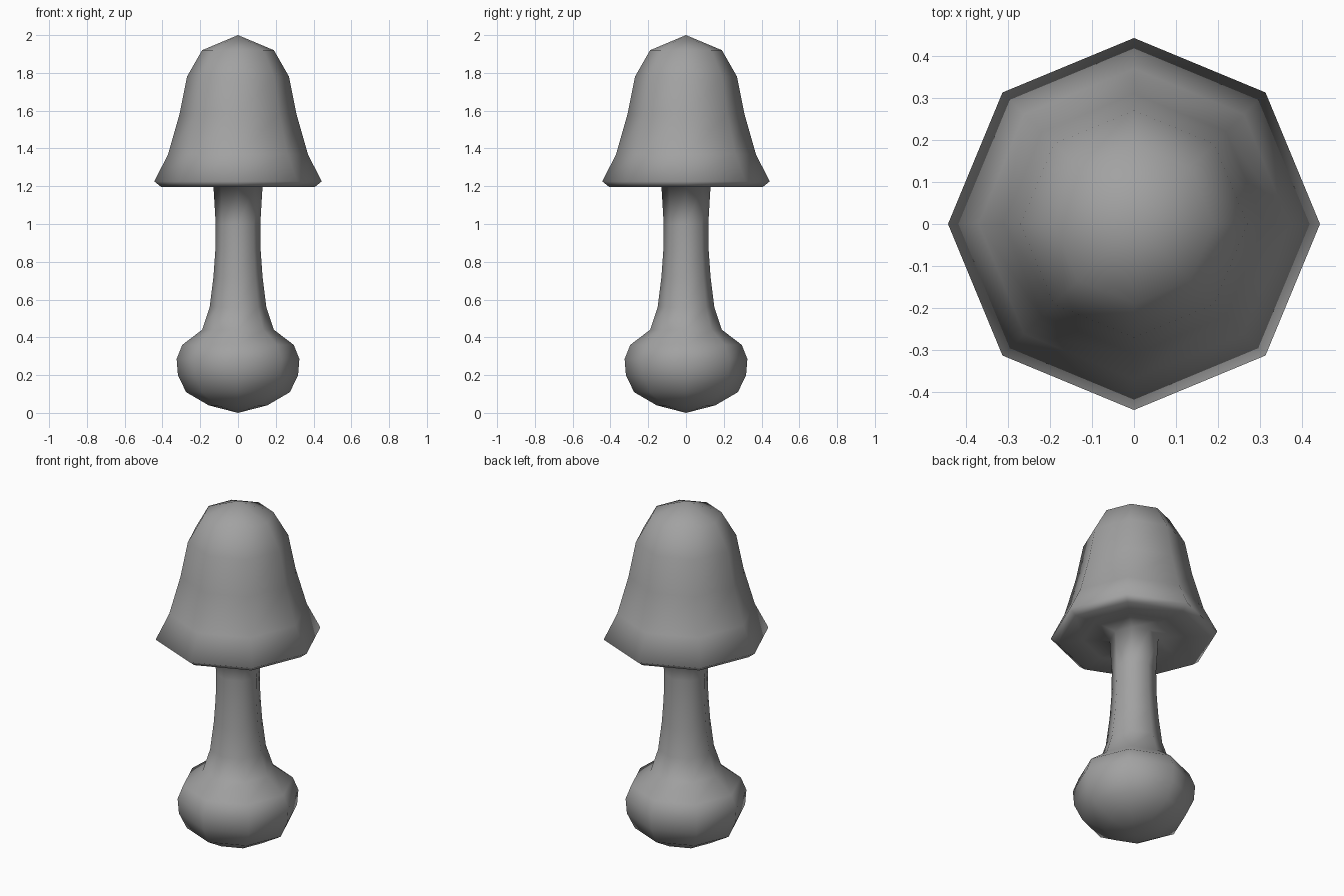
import bpy
import bmesh
from math import cos, sin, tau

cube = bpy.data.objects.get("Cube")
if cube:
    bpy.data.objects.remove(cube, do_unlink=True)

SIDES = 8

# Single plain grey
grey = bpy.data.materials.new("plain grey")
grey.use_nodes = True
grey.diffuse_color = (0.36, 0.36, 0.36, 1)
grey.node_tree.nodes["Principled BSDF"].inputs["Base Color"].default_value = grey.diffuse_color


def lathe(name, profile):
    """Turn (radius, height) points around z; radius 0 makes a pole."""
    bm = bmesh.new()
    rings = []
    for r, z in profile:
        count = SIDES if r else 1
        rings.append([bm.verts.new((r * cos(tau * i / SIDES), r * sin(tau * i / SIDES), z))
                      for i in range(count)])
    for low, high in zip(rings, rings[1:]):
        for i in range(SIDES):
            j = (i + 1) % SIDES
            corners = [low[i % len(low)], low[j % len(low)],
                       high[j % len(high)], high[i % len(high)]]
            bm.faces.new(list(dict.fromkeys(corners)))
    bmesh.ops.recalc_face_normals(bm, faces=bm.faces)
    mesh = bpy.data.meshes.new(name)
    bm.to_mesh(mesh)
    bm.free()
    mesh.shade_smooth()
    mesh.materials.append(grey)
    obj = bpy.data.objects.new(name, mesh)
    bpy.context.collection.objects.link(obj)
    return obj


# Round bulb, flared stem and bell-shaped cap in one continuous skin
bulb = [(0, 0), (0.155, 0.04), (0.275, 0.11), (0.318, 0.2),
        (0.325, 0.285), (0.295, 0.36), (0.19, 0.44)]
stem = [(0.15, 0.56), (0.13, 0.72), (0.12, 0.86), (0.118, 1.0), (0.13, 1.2)]
cap = [(0.27, 1.205), (0.405, 1.195), (0.443, 1.225), (0.37, 1.37),
       (0.31, 1.58), (0.27, 1.78), (0.19, 1.92), (0, 2)]
lathe("mushroom", bulb + stem + cap)
